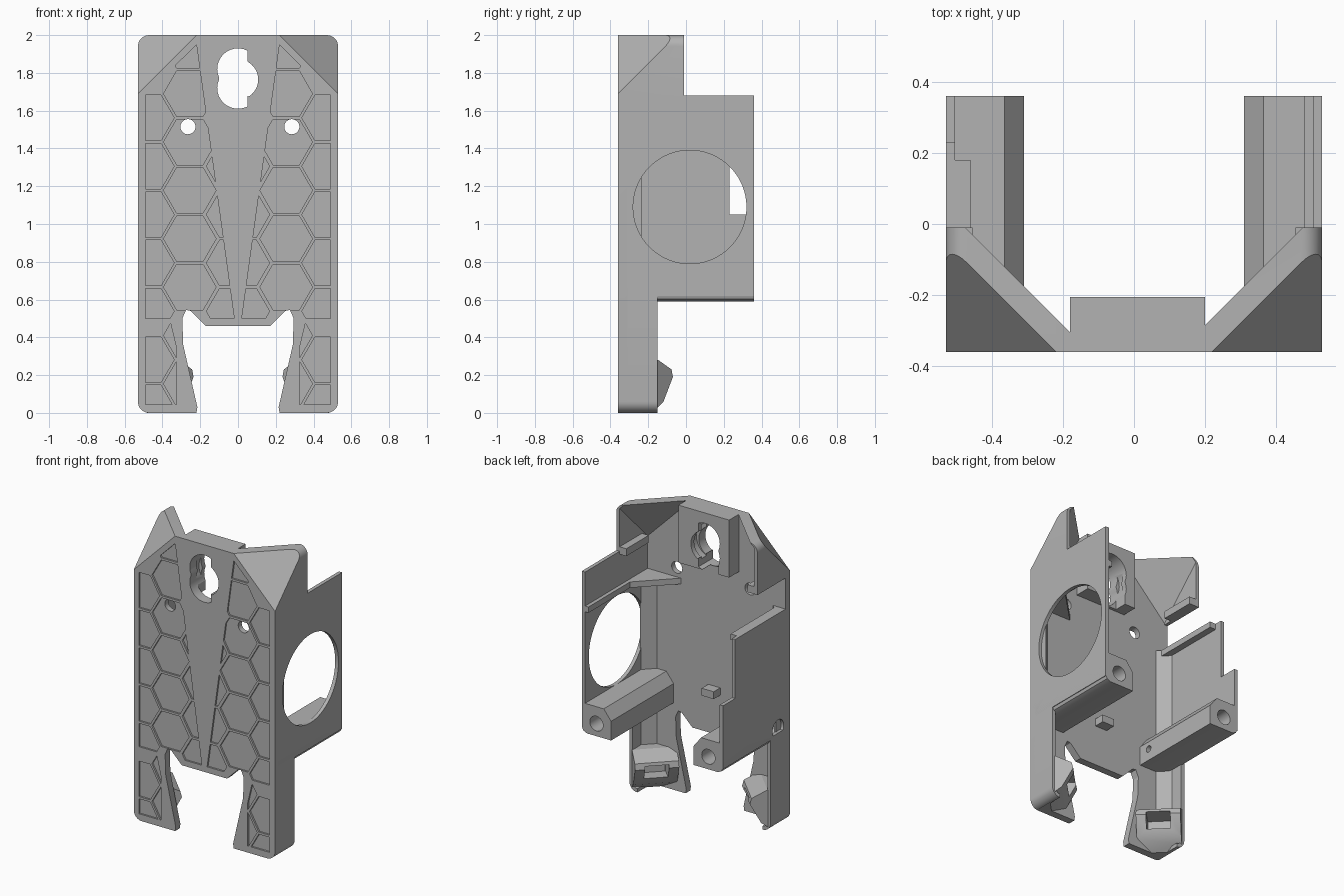
import bpy, bmesh
from math import sin, cos, radians, pi
from mathutils import Vector

old = bpy.data.objects.get("Cube")
if old:
    bpy.data.objects.remove(old, do_unlink=True)

grey = bpy.data.materials.new("plain grey")
grey.use_nodes = True
grey.diffuse_color = (0.45, 0.45, 0.45, 1)
grey.node_tree.nodes["Principled BSDF"].inputs["Base Color"].default_value = (0.45, 0.45, 0.45, 1)


def place(axis, p, q, t):
    return {"X": (t, p, q), "Y": (p, t, q), "Z": (p, q, t)}[axis]


def prisms(name, polys, axis, a, b, sx=1, warp=None):
    """Extrude flat polygons along an axis, optionally mirrored or warped."""
    bm = bmesh.new()
    for pts in polys:
        rings = []
        for t in (a, b):
            ring = []
            for p, q in pts:
                x, y, z = place(axis, p, q, t)
                if warp:
                    x, y, z = warp(x, y, z)
                ring.append(bm.verts.new((x * sx, y, z)))
            rings.append(ring)
        lo, hi = rings
        bm.faces.new(lo)
        bm.faces.new(hi[::-1])
        for i in range(len(lo)):
            j = (i + 1) % len(lo)
            bm.faces.new((lo[j], lo[i], hi[i], hi[j]))
    bmesh.ops.recalc_face_normals(bm, faces=bm.faces)
    mesh = bpy.data.meshes.new(name)
    bm.to_mesh(mesh)
    bm.free()
    mesh.materials.append(grey)
    ob = bpy.data.objects.new(name, mesh)
    bpy.context.collection.objects.link(ob)
    return ob


def prism(name, pts, axis, a, b, sx=1, warp=None):
    return prisms(name, [pts], axis, a, b, sx, warp)


def box(name, x0, x1, y0, y1, z0, z1, sx=1):
    return prism(name, [(x0, y0), (x1, y0), (x1, y1), (x0, y1)], "Z", z0, z1, sx)


def arc(cx, cy, r, a0, a1, n=12):
    return [(cx + r * cos(radians(a0 + (a1 - a0) * i / n)),
             cy + r * sin(radians(a0 + (a1 - a0) * i / n))) for i in range(n + 1)]


def circle(cx, cy, r, n=48):
    return arc(cx, cy, r, 0, 360, n)[:-1]


def cut(targets, cutter):
    """Subtract a cutter from each target, then discard it."""
    cutter.hide_render = True
    for ob in targets:
        mod = ob.modifiers.new("cut", "BOOLEAN")
        mod.operation, mod.solver, mod.object = "DIFFERENCE", "EXACT", cutter
        bpy.context.view_layer.objects.active = ob
        bpy.ops.object.modifier_apply(modifier=mod.name)
    bpy.data.objects.remove(cutter, do_unlink=True)


def slice_off(ob, normal, d):
    """Keep the part where normal . p < d."""
    n = Vector(normal)
    bm = bmesh.new()
    bm.from_mesh(ob.data)
    res = bmesh.ops.bisect_plane(bm, geom=bm.verts[:] + bm.edges[:] + bm.faces[:], dist=1e-5,
                                 plane_co=n * d / n.length_squared, plane_no=n, clear_outer=True)
    edges = [e for e in res["geom_cut"] if isinstance(e, bmesh.types.BMEdge)]
    bmesh.ops.holes_fill(bm, edges=edges)
    bmesh.ops.recalc_face_normals(bm, faces=bm.faces)
    bm.to_mesh(ob.data)
    bm.free()


def clip(poly, a, b, c):
    """Clip a convex polygon to a*x + b*z <= c."""
    out = []
    for i, p in enumerate(poly):
        q = poly[(i + 1) % len(poly)]
        dp, dq = a * p[0] + b * p[1] - c, a * q[0] + b * q[1] - c
        if dp <= 0:
            out.append(p)
        if dp * dq < 0:
            t = dp / (dp - dq)
            out.append((p[0] + t * (q[0] - p[0]), p[1] + t * (q[1] - p[1])))
    return out


def area(poly):
    return abs(sum(p[0] * q[1] - q[0] * p[1] for p, q in zip(poly, poly[1:] + poly[:1]))) / 2


# Front plate with two legs and sloped upper corners
half = [(.17, .46), (.25, .54), (.275, .545), (.295, .5), (.29, .36), (.215, .03), (.22, 0)]
half += arc(.47, .06, .06, -90, 0, 8) + [(.53, 2)]
plate = prism("front_plate", half + [(-x, z) for x, z in reversed(half)], "Y", -.36, -.31)
for s in (1, -1):
    slice_off(plate, (s, -1, 1), 2.58)

# Honeycomb recesses in the plate, clipped to its borders
cells = []
for s in (1, -1):
    for col, x0, z0 in ((0, .028, 1.562), (1, .255, 1.946), (2, .477, 1.562)):
        for row in range(8):
            zc = z0 - .256 * row
            hexagon = [(x0 + .139 * cos(k * pi / 3), zc + .139 * sin(k * pi / 3)) for k in range(6)]
            bounds = [(1, 0, .49), (-1, .138, .049), (1, 1, 2.17), (0, -1, -.045)]
            if zc < .5:
                bounds += [(-1, .236, -.245), (-1, 0, -.325)]
            else:
                bounds += [(0, -1, -.5)]
            if col == 0 and zc < .5:
                continue
            for plane in bounds:
                hexagon = clip(hexagon, *plane)
            if len(hexagon) > 2 and area(hexagon) > .0004:
                cells.append([(x * s, z) for x, z in hexagon])
cut([plate], prisms("cell_cutter", cells, "Y", -.4, -.348))

# Mounting block with a keyhole, and two screw holes
block = box("keyhole_block", -.18, .2, -.35, -.205, 1.61, 2)
keyhole = arc(0, 1.82, .11, 63, 205) + arc(0, 1.72, .11, 155, 297)
keyhole += [(.05, 1.68)] + arc(0, 1.765, .107, -58, 58) + [(.05, 1.86)]
cut([plate, block], prism("keyhole_cutter", keyhole, "Y", -.5, 0))
cut([block], prism("pocket_cutter", circle(0, 1.78, .125), "Y", -.29, -.24))
cut([block], box("slot_cutter", -.1, .02, -.29, -.1, 1.5, 1.72))
for x in (-.265, .285):
    cut([plate], prism("screw_cutter", circle(x, 1.515, .04, 32), "Y", -.5, -.2))
box("plate_catch", -.04, .05, -.32, -.24, .735, .785)


def diagonal(u, d, z):
    return .333 + .707 * (u + d), -.167 + .707 * (u - d), z


walls = {1: [(-.34, .62), (.36, .62), (.36, 1.68), (-.34, 1.68)],
         -1: [(-.34, .62), (.36, .62), (.36, 1.05), (.23, 1.05), (.23, 1.45), (-.34, 1.45)]}
for s, side in ((1, "left"), (-1, "right")):
    # Side wall, leg wall with a rounded foot, and inner corner fillet
    wall = prism(side + "_side_wall", walls[s], "X", .505, .53, s)
    foot = [(.53, .64)] + arc(.47, .06, .06, 0, -90, 8) + arc(.47, .06, .035, -90, 0, 8) + [(.505, .64)]
    prism(side + "_leg_wall", foot, "Y", -.34, -.15, s)
    prism(side + "_corner_fillet", [(.43, -.315), (.51, -.315), (.51, -.235)], "Z", .06, 1.45, s)

    # Hollow sloped ear at the top corner
    ear = prism(side + "_ear", [(.18, 1.66), (.53, 1.66)] + arc(.47, 1.94, .06, 0, 90, 8) + [(.18, 2)],
                "Y", -.34, -.01, s)
    slice_off(ear, (s, -1, 1), 2.58)
    hollow = box("ear_cutter", 0, .505, -.31, .2, 1.4, 2.2, s)
    slice_off(hollow, (s, -1, 1), 2.485)
    cut([ear], hollow)
    box(side + "_ear_lip", .455, .52, -.25, -.01, 1.66, 1.71, s)

    # Inner ledge below the ear
    box(side + "_ledge", .48 if s > 0 else .46, .51, -.32, .36 if s > 0 else .18, 1.41, 1.45, s)

    # Screw rail along the bottom of the wall
    rail = prism(side + "_rail", [(.31, .59), (.49, .59), (.518, .602), (.53, .63), (.53, .74),
                                  (.505, .79), (.365, .79), (.31, .72)], "Y", -.33, .36, s)
    cut([rail], prism("rail_cutter", circle(.42, .675, .05, 32), "Y", .05, .5, s))
    if s > 0:
        cut([wall], prism("opening_cutter", circle(.02, 1.09, .3, 72), "X", .4, .6))
        prism("corner_gusset", [(.25, -.315), (.51, -.315), (.51, -.055)], "Z", 1.41, 1.45)
    else:
        cut([wall, rail], prism("port_cutter", circle(-.23, .67, .06, 32), "X", .45, .6, s))
        cut([rail], prism("pin_cutter", circle(-.23, .67, .022, 24), "X", .2, .5, s))

    # Diagonal hook with a square window at the foot
    hook = prism(side + "_hook", [(0, .19), (.01, .23), (.11, .28), (.25, .28), (.25, 0), (.15, 0), (.07, .06)],
                 "X", -.138, .138, s, diagonal)
    slice_off(hook, (s, 0, 0), .515)
    slice_off(hook, (0, -1, 0), .34)
    slice_off(hook, (s, 0, -1), .48)
    window = [(-.1, .11), (.13, .11), (.13, .21), (-.1, .21)]
    cut([hook], prism("window_cutter", window, "X", -.075, .075, s, diagonal))

# Smooth round holes and corners, keep edges sharp
for ob in bpy.context.scene.objects:
    ob.select_set(ob.type == "MESH" and grey.name in ob.data.materials)
bpy.context.view_layer.objects.active = plate
bpy.ops.object.shade_smooth_by_angle(angle=radians(25))
